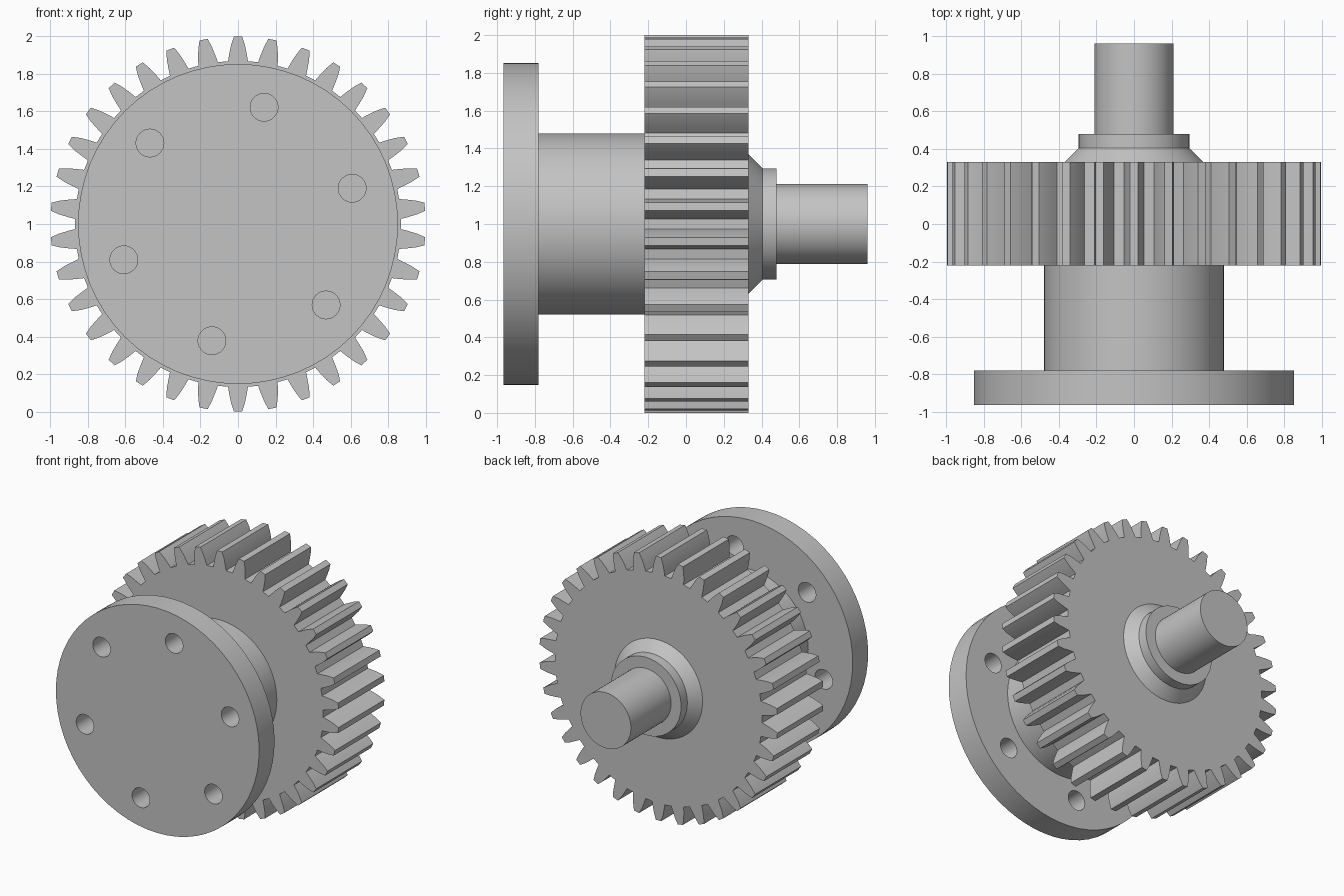
import bpy
import bmesh
import math
from mathutils import Matrix, Vector

cube = bpy.data.objects.get("Cube")
if cube:
    bpy.data.objects.remove(cube, do_unlink=True)

AXIS_Z = 1.0          # height of the shaft axis
SEGMENTS = 64

steel = bpy.data.materials.new("plain_grey_steel")
steel.use_nodes = True
GREY = (0.55, 0.55, 0.55, 1.0)
steel.diffuse_color = GREY
steel.node_tree.nodes["Principled BSDF"].inputs["Base Color"].default_value = GREY


def finish(bm, name):
    """Turn a bmesh into a grey object, smooth except at sharp edges."""
    bmesh.ops.recalc_face_normals(bm, faces=bm.faces)
    mesh = bpy.data.meshes.new(name)
    bm.to_mesh(mesh)
    bm.free()
    mesh.materials.append(steel)
    obj = bpy.data.objects.new(name, mesh)
    bpy.context.collection.objects.link(obj)
    shade(mesh)
    return obj


def shade(mesh):
    for poly in mesh.polygons:
        poly.use_smooth = True
    mesh.set_sharp_from_angle(angle=math.radians(30))


def add_rod(bm, y0, y1, r0, r1=None, x=0.0, z=AXIS_Z, segments=SEGMENTS):
    """Capped cylinder or cone along y, from y0 (radius r0) to y1 (radius r1)."""
    place = Matrix.Translation((x, (y0 + y1) / 2, z)) @ Matrix.Rotation(-math.pi / 2, 4, "X")
    bmesh.ops.create_cone(bm, cap_ends=True, segments=segments, radius1=r0,
                          radius2=r0 if r1 is None else r1, depth=y1 - y0, matrix=place)


def rod(name, *args):
    bm = bmesh.new()
    add_rod(bm, *args)
    return finish(bm, name)


# Mounting flange with a ring of six bolt holes
flange = rod("mounting_flange", -0.965, -0.78, 0.853)
bm = bmesh.new()
for i in range(6):
    a = math.radians(17.4 + 60 * i)
    add_rod(bm, -1.1, -0.7, 0.074, None, 0.638 * math.cos(a),
            AXIS_Z + 0.638 * math.sin(a), 32)
cutter = finish(bm, "bolt_hole_cutter")
cutter.hide_render = True
cut = flange.modifiers.new("bolt_holes", "BOOLEAN")
cut.operation = "DIFFERENCE"
cut.solver = "EXACT"
cut.object = cutter
bpy.context.view_layer.update()
drilled = bpy.data.meshes.new_from_object(
    flange.evaluated_get(bpy.context.evaluated_depsgraph_get()))
flange.modifiers.clear()
flange.data = drilled
shade(drilled)
bpy.data.objects.remove(cutter, do_unlink=True)

# Neck between flange and gear
rod("neck", -0.78, -0.22, 0.48)

# Spur gear: half-tooth outline as (half width, radius), mirrored and repeated
TEETH = 34
half_tooth = [(0.053, 0.868), (0.047, 0.905), (0.037, 0.955), (0.022, 1.0)]
tooth = [(-w, r) for w, r in half_tooth] + [(w, r) for w, r in reversed(half_tooth)]
bm = bmesh.new()
outline = []
for i in range(TEETH):
    turn = Matrix.Rotation(math.tau * i / TEETH, 4, "Y")
    for w, r in tooth:
        p = turn @ Vector((w, 0, r))
        outline.append(bm.verts.new((p.x, -0.22, p.z + AXIS_Z)))
face = bm.faces.new(outline)
ext = bmesh.ops.extrude_face_region(bm, geom=[face], use_keep_orig=True)
bmesh.ops.translate(bm, vec=(0, 0.55, 0),
                    verts=[g for g in ext["geom"] if isinstance(g, bmesh.types.BMVert)])
finish(bm, "spur_gear")

# Tapered shoulder, collar and output shaft
rod("tapered_shoulder", 0.33, 0.405, 0.37, 0.295)
rod("collar", 0.405, 0.48, 0.295)
rod("output_shaft", 0.48, 0.962, 0.211)
